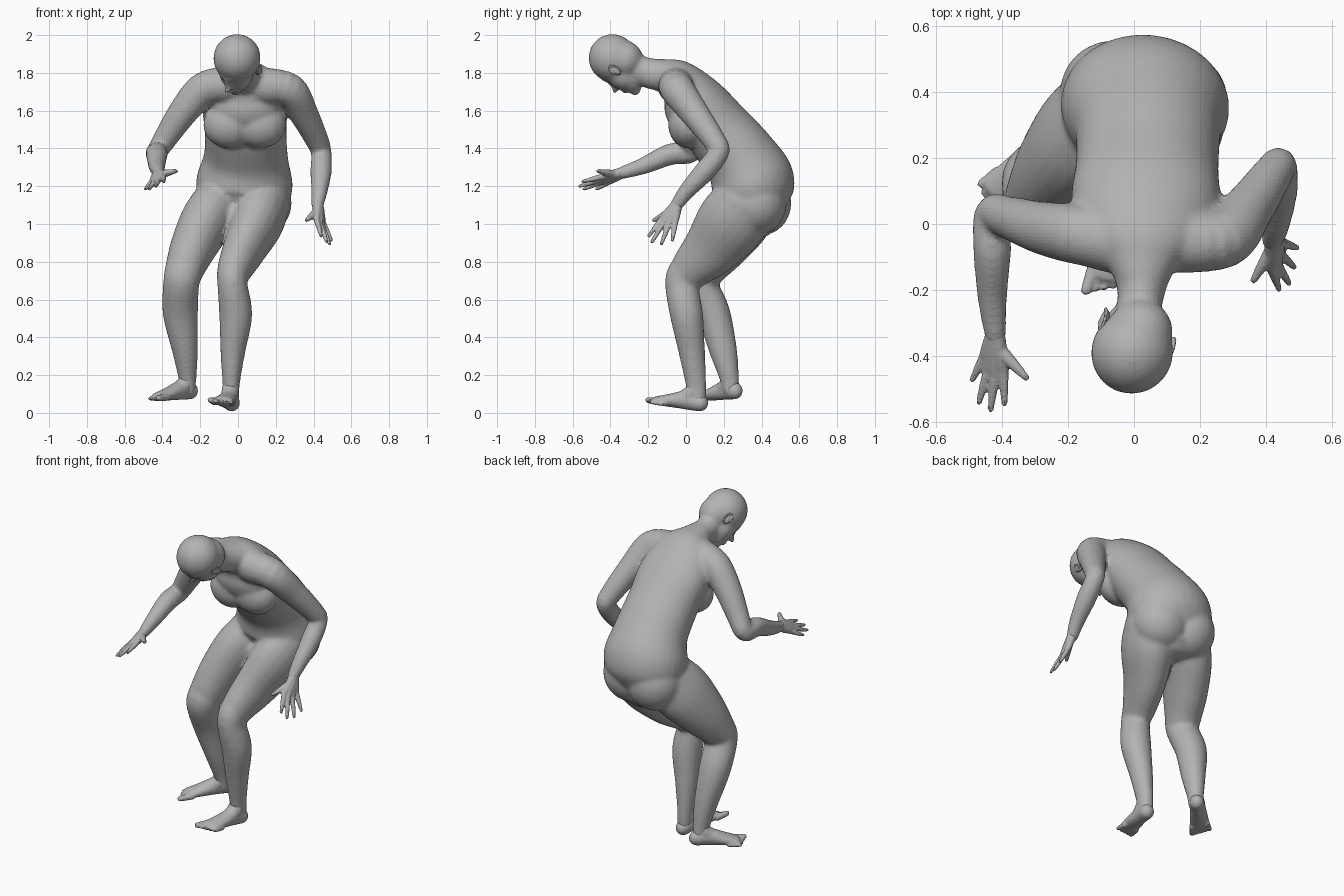
import bpy
import bmesh
from math import cos, sin, pi
from mathutils import Matrix, Vector

if "Cube" in bpy.data.objects:
    bpy.data.objects.remove(bpy.data.objects["Cube"], do_unlink=True)

grey = bpy.data.materials.new("plain grey")
grey.use_nodes = True
tone = (0.45, 0.45, 0.45, 1)
grey.diffuse_color = tone
for node in grey.node_tree.nodes:
    if node.type == "BSDF_PRINCIPLED":
        node.inputs["Base Color"].default_value = tone
        node.inputs["Roughness"].default_value = 0.8


def spline(keys, steps=5):
    """Smooth curve through sections of any dimension."""
    keys = [Vector(k) for k in keys]
    pts = [2 * keys[0] - keys[1]] + keys + [2 * keys[-1] - keys[-2]]
    out = []
    for a, b, c, d in zip(pts, pts[1:], pts[2:], pts[3:]):
        for i in range(steps):
            t = i / steps
            out.append(b + (c - a) * t / 2 + (2 * a - 5 * b + 4 * c - d) * t * t / 2
                       + (3 * b - a - 3 * c + d) * t ** 3 / 2)
    return out + [keys[-1]]


def tube(bm, keys, side=(1, 0, 0), sides=20):
    """Closed tube through sections of x, y, z, half width and half depth."""
    secs = spline([k if len(k) == 5 else (*k, k[3]) for k in keys])
    mids = [Vector(s[:3]) for s in secs]
    frames = []
    for i, s in enumerate(secs):
        along = (mids[min(i + 1, len(mids) - 1)] - mids[max(i - 1, 0)]).normalized()
        frames.append((mids[i], along, s[3], s[4]))

    # rounded ends
    def cap(frame, sign):
        mid, along, w, d = frame
        r = min(w, d) * sign
        return [(mid + along * r * sin(a), along, w * cos(a), d * cos(a))
                for a in (pi / 6, pi / 3, pi * 0.46)]

    frames = cap(frames[0], -1)[::-1] + frames + cap(frames[-1], 1)
    rings = []
    for mid, along, w, d in frames:
        across = Vector(side)
        across = (across - along * across.dot(along)).normalized()
        up = along.cross(across)
        rings.append([bm.verts.new(mid + across * w * cos(2 * pi * j / sides)
                                   + up * d * sin(2 * pi * j / sides))
                      for j in range(sides)])
    for lo, hi in zip(rings, rings[1:]):
        for j in range(sides):
            k = (j + 1) % sides
            bm.faces.new((lo[j], lo[k], hi[k], hi[j]))
    bm.faces.new(rings[0][::-1])
    bm.faces.new(rings[-1])


def blob(bm, centre, radii, basis=Matrix.Identity(3)):
    m = Matrix.Translation(centre) @ basis.to_4x4() @ Matrix.Diagonal((*radii, 1))
    bmesh.ops.create_uvsphere(bm, u_segments=24, v_segments=16, radius=1, matrix=m)


def finish(bm, name, voxel, rounds):
    """Fuse the overlapping volumes into one skin."""
    bmesh.ops.recalc_face_normals(bm, faces=bm.faces)
    mesh = bpy.data.meshes.new(name)
    bm.to_mesh(mesh)
    bm.free()
    obj = bpy.data.objects.new(name, mesh)
    bpy.context.scene.collection.objects.link(obj)
    fuse = obj.modifiers.new("fuse", "REMESH")
    fuse.mode = "VOXEL"
    fuse.voxel_size = voxel
    soften = obj.modifiers.new("soften", "SMOOTH")
    soften.factor = 0.5
    soften.iterations = rounds
    bpy.context.view_layer.update()
    graph = bpy.context.evaluated_depsgraph_get()
    skin = bpy.data.meshes.new_from_object(obj.evaluated_get(graph))
    obj.modifiers.clear()
    obj.data = skin
    skin.name = name
    skin.materials.clear()
    skin.materials.append(grey)


body = bmesh.new()

# torso and neck, from the seat upwards, with the right hip turned back
tube(body, [(.03, .37, 1.05, .17, .13), (.03, .365, 1.13, .24, .195),
            (.035, .35, 1.23, .255, .222), (.042, .285, 1.355, .223, .195),
            (.04, .175, 1.49, .217, .18), (.035, .06, 1.64, .225, .157),
            (.03, -.04, 1.75, .18, .12), (.025, -.12, 1.785, .11, .09),
            (.022, -.2, 1.8, .074, .08), (.01, -.3, 1.84, .065, .07)],
     side=(1, -.1, 0), sides=32)
# chest, seat and groin
blob(body, (.04, -.015, 1.62), (.18, .1, .13))
for x in (-.045, .115):
    blob(body, (x, .012, 1.525), (.14, .107, .125))
blob(body, (-.06, .4, 1.11), (.165, .158, .17))
blob(body, (.115, .375, 1.11), (.17, .158, .17))
blob(body, (-.025, .25, 1.05), (.06, .1, .08))

# legs
tube(body, [(.14, .32, 1.12, .14, .17), (.1, .24, 1.01, .14, .185),
            (.035, .138, .875, .114, .155), (-.018, .025, .76, .092, .113),
            (-.03, -.022, .69, .08, .09), (-.012, .003, .52, .088, .088),
            (-.027, .03, .33, .067, .071), (-.036, .052, .16, .047, .056),
            (-.035, .06, .07, .042, .048)])
tube(body, [(-.09, .34, 1.12, .14, .17), (-.168, .26, 1.01, .138, .18),
            (-.238, .172, .875, .122, .15), (-.283, .1, .76, .104, .112),
            (-.3, .075, .69, .096, .092), (-.305, .145, .53, .094, .089),
            (-.28, .197, .33, .069, .074), (-.268, .228, .19, .049, .053),
            (-.265, .236, .12, .041, .047)])

# arms
tube(body, [(.13, -.05, 1.73, .1), (.27, -.045, 1.71, .092), (.35, .05, 1.58, .077),
            (.42, .15, 1.44, .062), (.44, .175, 1.38, .055), (.44, .1, 1.28, .057),
            (.43, 0, 1.17, .044), (.42, -.05, 1.1, .035)], side=(1, .2, 0))
tube(body, [(-.06, -.05, 1.74, .1), (-.18, -.03, 1.715, .092), (-.285, -.01, 1.6, .08),
            (-.38, .02, 1.46, .065), (-.43, .03, 1.38, .056), (-.43, -.08, 1.37, .058),
            (-.43, -.22, 1.31, .046), (-.42, -.34, 1.27, .034)], side=(1, 0, .2))

# head, tipped down and turned to its right
look = Vector((-.45, -.4, -.8)).normalized()
across = Vector((.9, -.38, -.3))
across = (across - look * across.dot(look)).normalized()
crown = look.cross(across)
basis = Matrix((across, look, crown)).transposed()
middle = Vector((-.007, -.387, 1.872))


def on_head(side, front, up):
    return middle + basis @ Vector((side, front, up))


head_parts = {
    "skull": ((0, -.005, .005), (.125, .128, .127)),
    "nape": ((0, -.035, -.055), (.1, .1, .1)),
    "face": ((0, .04, -.08), (.092, .085, .108)),
    "jaw": ((0, .052, -.145), (.064, .06, .054)),
    "chin": ((0, .086, -.185), (.031, .031, .027)),
    "lips": ((0, .112, -.137), (.033, .025, .019)),
    "nose": ((0, .135, -.084), (.02, .036, .021)),
    "bridge": ((0, .12, -.05), (.016, .02, .04)),
    "brow": ((0, .095, -.02), (.068, .036, .02)),
}
for place, radii in head_parts.values():
    blob(body, on_head(*place), radii, basis)
finish(body, "body", .011, 12)

# ears: a thin shell with a raised rim
for label, s in (("left", 1), ("right", -1)):
    ear = bmesh.new()
    blob(ear, on_head(s * .11, -.008, -.064), (.014, .02, .032), basis)
    rim = []
    for i in range(8):
        a = -pi * 0.4 + i * pi * 0.2
        rim.append((*on_head(s * .118, -.011 - .02 * cos(a), -.061 + .034 * sin(a)), .006))
    tube(ear, rim, side=across, sides=8)
    finish(ear, label + "_ear", .004, 2)


def hand(name, wrist, knuckles, thumb, tips):
    bm = bmesh.new()
    wrist, knuckles, thumb = Vector(wrist), Vector(knuckles), Vector(thumb)
    tips = [Vector(t) for t in tips]
    mean = sum(tips, Vector()) / len(tips)
    for tip in tips:
        base = knuckles + (tip - mean) * 0.6
        tube(bm, [(*wrist, .029), (*wrist.lerp(base, .6), .023), (*base, .017)],
             side=(1, .3, .2), sides=12)
        tube(bm, [(*base, .016), (*base.lerp(tip, .5), .0135), (*tip, .0095)],
             side=(1, .3, .2), sides=12)
    root = wrist.lerp(knuckles, .35)
    tube(bm, [(*root, .024), (*root.lerp(thumb, .5), .019), (*thumb, .011)],
         side=(.2, .3, 1), sides=12)
    finish(bm, name, .006, 3)


hand("left_hand", (.423, -.045, 1.11), (.435, -.1, 1.01), (.363, -.17, 1.02),
     [(.44, -.197, .937), (.47, -.18, .905), (.485, -.13, .895), (.494, -.072, .915)])
hand("right_hand", (-.42, -.33, 1.275), (-.428, -.435, 1.235), (-.328, -.465, 1.28),
     [(-.393, -.545, 1.225), (-.435, -.562, 1.2), (-.47, -.54, 1.185), (-.49, -.472, 1.185)])


def foot(name, heel, tip, ankle, inner):
    """Foot from the sole points of heel and toe tip; inner is the big toe side."""
    bm = bmesh.new()
    heel, tip, ankle = Vector(heel), Vector(tip), Vector(ankle)
    along = (tip - heel).normalized()
    side = along.cross(Vector((0, 0, 1))).normalized() * inner
    keys = []
    for t, w, d in ((.13, .043, .045), (.32, .045, .052), (.55, .053, .038), (.8, .058, .023)):
        keys.append((*(heel.lerp(tip, t) + Vector((0, 0, d))), w, d))
    tube(bm, keys, side=side)
    # instep running down from the ankle
    arch, ball = Vector(keys[1][:3]), Vector(keys[2][:3])
    tube(bm, [(*ankle, .043), (*ankle.lerp(arch, .6), .046), (*arch.lerp(ball, .5), .043),
              (*ball, .035)], side=side)
    for i in range(5):
        size = .02 if i == 0 else .0145
        spread = side * (.043 - .0225 * i)
        start = heel.lerp(tip, .76 - .025 * i) + spread
        end = heel.lerp(tip, .96 - .03 * i) + spread * 1.15
        tube(bm, [(*(start + Vector((0, 0, size))), size),
                  (*(end + Vector((0, 0, size * .9))), size * .85)], side=side, sides=12)
    finish(bm, name, .007, 4)


foot("left_foot", (-.022, .12, .0), (-.1, -.225, .052), (-.038, .055, .15), 1)
foot("right_foot", (-.222, .29, .073), (-.465, .045, .06), (-.268, .23, .18), -1)
